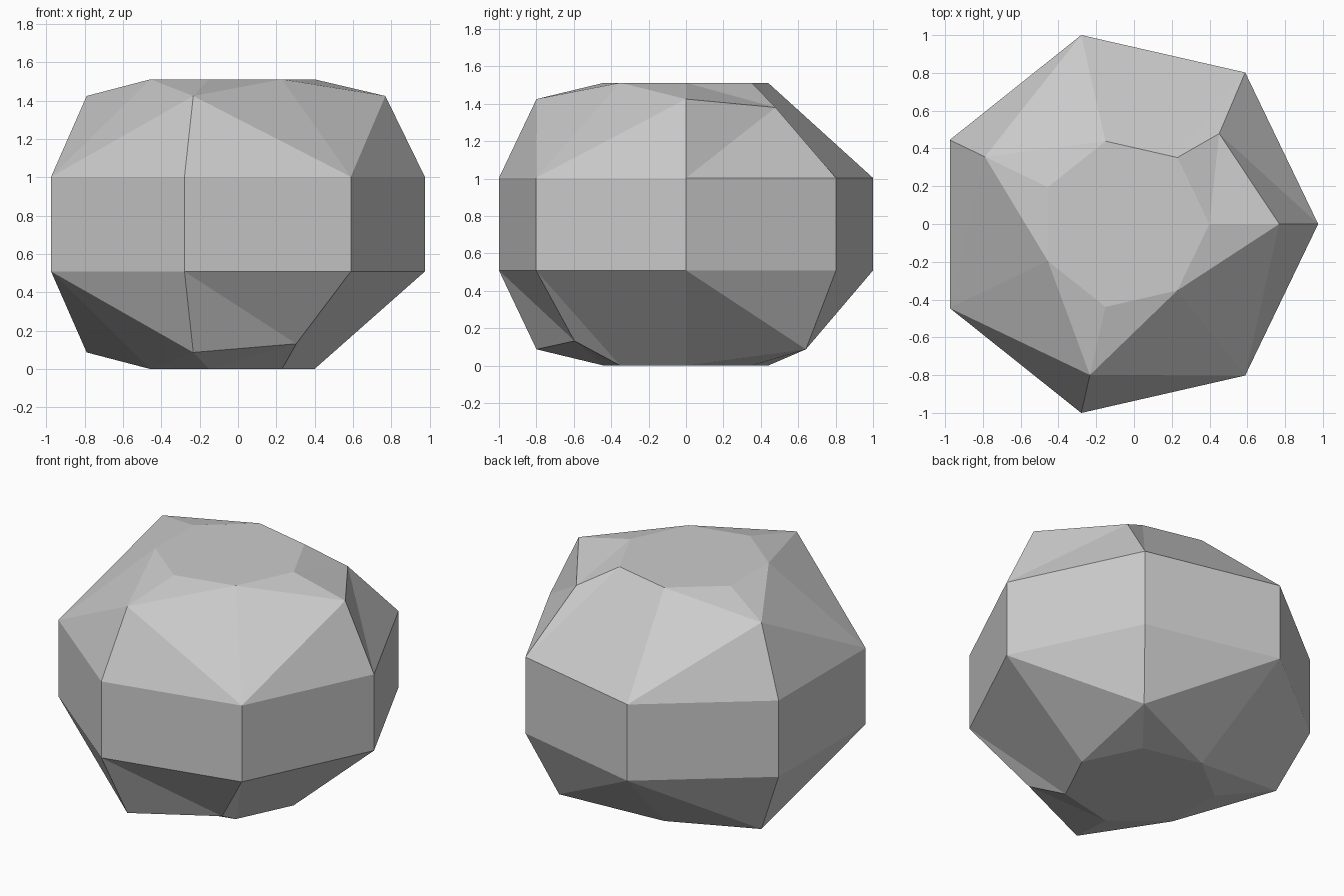
import bpy, bmesh
from math import sin, cos, radians, tau

if "Cube" in bpy.data.objects:
    bpy.data.objects.remove(bpy.data.objects["Cube"])

SIDES = 7
X_SHIFT = -0.051      # centres the heptagon on x = 0
MID_Z = 0.756         # plane between the two caps

# Rings of one cap: radius, height above the mid plane
RINGS = {"U": (1.026, 0.247), "M": (0.82, 0.669), "T": (0.45, 0.756)}

# Facets of one cap: U = waist ring, M = shoulder corners, T = flat end
FACETS = """U0U1M1 U0M1M0 M0M1T0 M1T1T0 U1T1M1 U1U2T2T1 U2M3T2 U2U3M3
U3U4M3 M3T4T3 M3T3T2 U4T4M3 U4M5T4 U4U5M5 U5U6M5 M5T5T4 M5T6T5
U6T6M5 U6M0T6 U6U0M0 M0T0T6 T0T1T2T3T4T5T6""".split()

bm = bmesh.new()


def build_cap(side, turn):
    """One faceted cap; side is +1 (top) or -1 (bottom), turn is in ring steps."""
    verts = {}

    def corner(key):
        if key not in verts:
            radius, height = RINGS[key[0]]
            angle = tau * (int(key[1]) + turn) / SIDES
            if key == "M1":          # the one corner chipped inwards
                radius, height = 0.694, 0.624
                angle -= radians(7.8)
            verts[key] = bm.verts.new((radius * cos(angle) + X_SHIFT,
                                       radius * sin(angle),
                                       MID_Z + side * height))
        return verts[key]

    for facet in FACETS:
        bm.faces.new([corner(facet[i:i + 2]) for i in range(0, len(facet), 2)])
    return [verts["U%d" % ((i - turn) % SIDES)] for i in range(SIDES)]


# Top and bottom caps: same cut, bottom turned five steps
upper = build_cap(1, 0)
lower = build_cap(-1, 5)

# Straight waist band
for i in range(SIDES):
    j = (i + 1) % SIDES
    bm.faces.new((lower[i], lower[j], upper[j], upper[i]))

bmesh.ops.recalc_face_normals(bm, faces=bm.faces[:])
mesh = bpy.data.meshes.new("boulder")
bm.to_mesh(mesh)
bm.free()
boulder = bpy.data.objects.new("boulder", mesh)
bpy.context.collection.objects.link(boulder)
